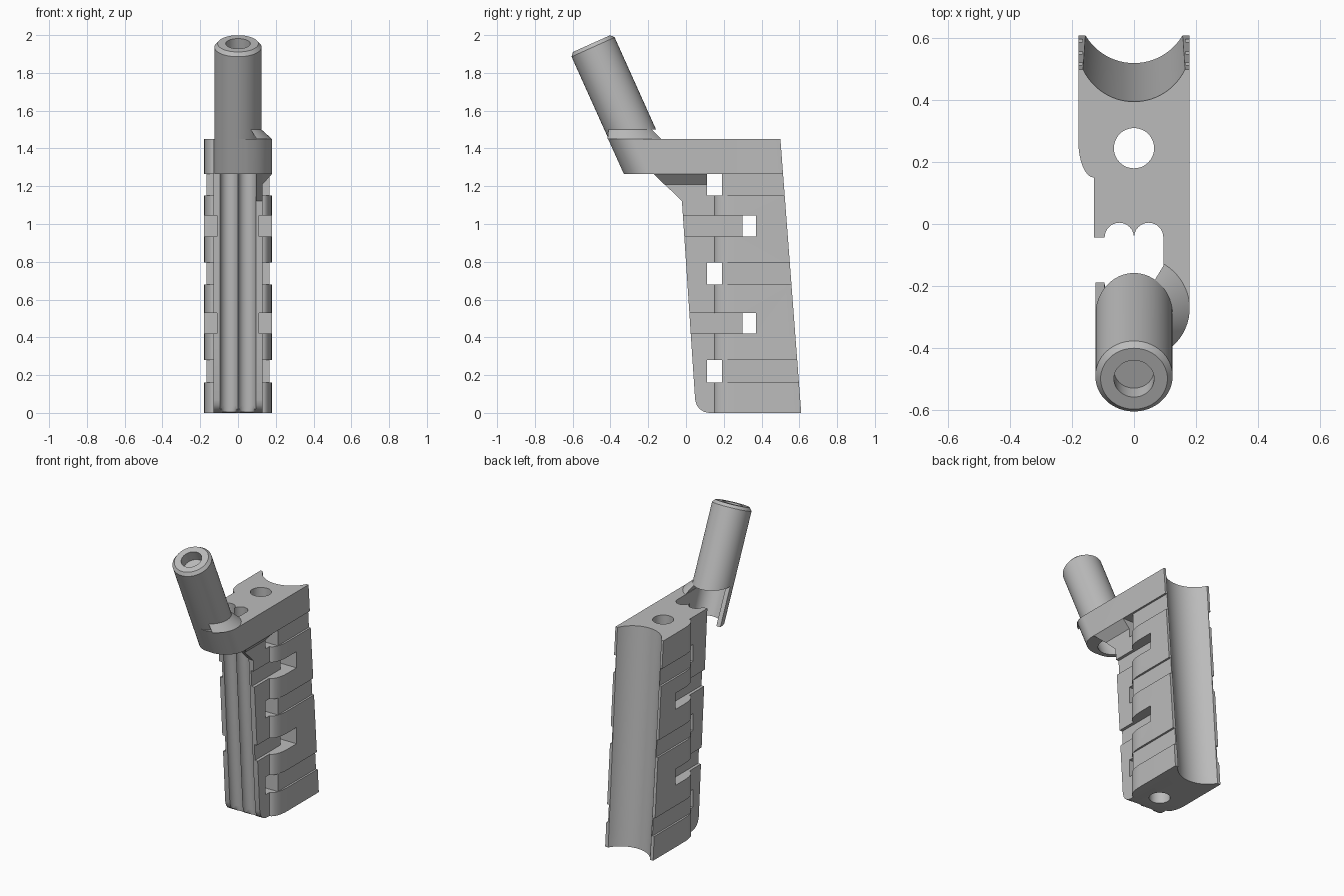
import bpy, bmesh
from math import sin, cos, pi, sqrt, acos, radians
from mathutils import Vector

cube = bpy.data.objects.get("Cube")
if cube:
    bpy.data.objects.remove(cube)

grey = bpy.data.materials.new("plain grey")
grey.use_nodes = True
grey.diffuse_color = (0.5, 0.5, 0.5, 1)
grey.node_tree.nodes["Principled BSDF"].inputs["Base Color"].default_value = (0.5, 0.5, 0.5, 1)


def loft(name, rings):
    """Skin a stack of matching point loops and cap both ends."""
    bm = bmesh.new()
    loops = [[bm.verts.new(p) for p in ring] for ring in rings]
    n = len(loops[0])
    for a, b in zip(loops, loops[1:]):
        for i in range(n):
            j = (i + 1) % n
            bm.faces.new((a[i], a[j], b[j], b[i]))
    bm.faces.new(loops[0][::-1])
    bm.faces.new(loops[-1])
    bmesh.ops.recalc_face_normals(bm, faces=bm.faces)
    mesh = bpy.data.meshes.new(name)
    bm.to_mesh(mesh)
    bm.free()
    obj = bpy.data.objects.new(name, mesh)
    bpy.context.collection.objects.link(obj)
    mesh.materials.append(grey)
    return obj


def box(name, x, y, z):
    plan = [(x[0], y[0]), (x[1], y[0]), (x[1], y[1]), (x[0], y[1])]
    return loft(name, [[(px, py, h) for px, py in plan] for h in z])


def activate(obj):
    bpy.ops.object.select_all(action='DESELECT')
    obj.select_set(True)
    bpy.context.view_layer.objects.active = obj


def cut(obj, cutter):
    mod = obj.modifiers.new("cut", 'BOOLEAN')
    mod.operation, mod.solver, mod.object = 'DIFFERENCE', 'EXACT', cutter
    activate(obj)
    bpy.ops.object.modifier_apply(modifier=mod.name)
    bpy.data.objects.remove(cutter)


def smooth(obj):
    activate(obj)
    bpy.ops.object.shade_smooth_by_angle(angle=radians(30))


# Grip body: a leaning block with a hollow back and two front channels
def body_ring(z):
    lean = 0.053 - 0.0665 * z
    toe = 0.07
    front = lean
    if z < toe:
        front += toe - sqrt(toe ** 2 - (toe - z) ** 2)
    back = 0.61 - 0.076 * z
    mid, r = 0.702 - 0.086 * z, 0.182
    reach = acos((mid - back) / r)
    side = [(0.13 + 0.05 * sin(t), 0.27 - 0.12 * cos(t))
            for t in [i * pi / 16 for i in range(9)]]
    channels = []
    for cx in (-0.0475, 0.0475):
        for i in range(13):
            if cx > 0 and i == 0:
                continue
            t = pi - i * pi / 12
            channels.append((cx + 0.0475 * cos(t), max(front, lean + 0.0475 * sin(t))))
    hollow = [(r * sin(t), mid - r * cos(t))
              for t in [reach * (1 - i / 12) for i in range(25)]]
    plan = [(-0.13, front)] + channels + [(0.13, front)] + side
    plan += [(0.18, back)] + hollow + [(-0.18, back)]
    plan += [(-x, y) for x, y in reversed(side)]
    return [(x, y, z) for x, y in plan]


body = loft("grip_body", [body_ring(z) for z in (0, 0.005, 0.02, 0.04, 0.07, 1.45)])

# Vertical bolt hole
cut(body, loft("hole_cutter", [[(0.065 * cos(i * pi / 24), 0.245 + 0.065 * sin(i * pi / 24), z)
                                for i in range(48)] for z in (-0.1, 1.6)]))

# Shallow side bands with a cross slot in each
for z in ((0.16, 0.28), (0.68, 0.795), (1.15, 1.265)):
    cut(body, box("slot_cutter", (-0.3, 0.3), (0.11, 0.19), z))
    for x in ((-0.3, -0.167), (0.167, 0.3)):
        cut(body, box("band_cutter", x, (-0.3, 0.8), z))

# Deep side channels, open to the front, with a cross slot at the rear
for z in ((0.42, 0.53), (0.935, 1.045)):
    for x in ((-0.3, -0.11), (0.11, 0.3)):
        cut(body, box("channel_cutter", x, (-0.3, 0.37), z))
    cut(body, box("slot_cutter", (-0.3, 0.3), (0.30, 0.37), z))
smooth(body)


# Tilted tube
def axis_y(z):
    return -0.5 + (1.955 - z) * 0.45


along = Vector((0, -0.41, 0.912))
across = Vector((0, 0.912, 0.41))
tip = Vector((0, -0.5, 1.955))


def tube_ring(r, depth):
    return [tip - along * depth + r * (Vector((cos(t), 0, 0)) + across * sin(t))
            for t in [i * pi / 32 for i in range(64)]]


foot = [p + along * ((1.5 - p.z) / along.z) for p in tube_ring(0.125, 0)]
tube = loft("tilted_tube", [foot, tube_ring(0.125, 0.02), tube_ring(0.108, 0),
                            tube_ring(0.065, 0), tube_ring(0.065, 0.07)])
smooth(tube)


# Half shell under the tube
def front_arc(cx, rx, ry, z, a, b, n=20):
    return [(cx + rx * cos(t), axis_y(z) + ry * sin(t), z)
            for t in [radians(a + (b - a) * i / n) for i in range(n + 1)]]


shell = loft("tube_shell", [front_arc(0, 0.125, 0.137, z, 180, 360)
                            + front_arc(0, 0.095, 0.104, z, 360, 180)
                            for z in (1.265, 1.5)])
smooth(shell)


# Side arm joining the shell to the body
def arm_ring(z):
    outer = front_arc(0, 0.125, 0.137, z, 180, 270) + front_arc(0.03, 0.15, 0.14, z, 275, 360)
    inner = front_arc(0, 0.095, 0.104, z, 360, 180)
    return outer + [(0.18, 0.3, z), (0.095, 0.3, z)] + inner


arm = loft("side_arm", [arm_ring(1.265), arm_ring(1.45)])
smooth(arm)

# Sloped collar between arm and tube
collar = loft("arm_collar", [front_arc(0, 0.18, 0.17, 1.45, -57, 57),
                             front_arc(0, 0.124, 0.137, 1.5, -57, 57)])
smooth(collar)

# Gusset and sloped rib under the arm
gusset = [(-0.17, 1.265), (-0.02, 1.12), (0.11, 1.12), (0.11, 1.265)]
loft("arm_gusset", [[(x, y, z) for y, z in gusset] for x in (0.095, 0.13)])
loft("arm_rib", [[(0.13, y0, 1.265), (0.18, y0, 1.265), (0.13, y1, 1.21)]
                 for y0, y1 in ((-0.17, -0.115), (0.11, 0.11))])
